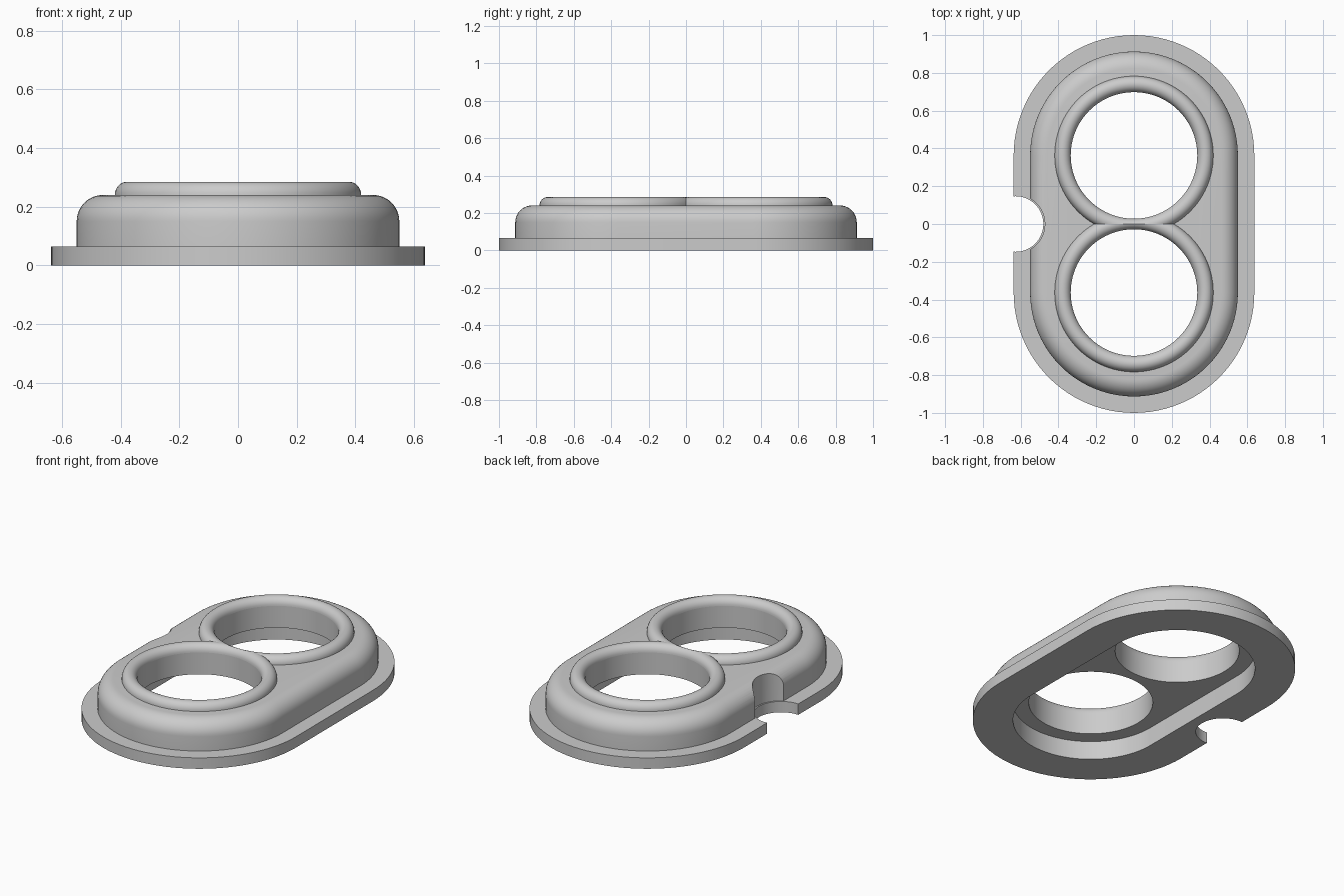
import bpy, bmesh, math

if "Cube" in bpy.data.objects:
    bpy.data.objects.remove(bpy.data.objects["Cube"])

CY = 0.363          # distance of both hole centres from the middle
HOLE_R = 0.335
RIM_R = 0.42
BODY_TOP = 0.24

grey = bpy.data.materials.new("grey plastic")
grey.diffuse_color = (0.6, 0.6, 0.6, 1)
grey.use_nodes = True
grey.node_tree.nodes["Principled BSDF"].inputs["Base Color"].default_value = grey.diffuse_color


def finish(bm, name):
    bmesh.ops.recalc_face_normals(bm, faces=bm.faces)
    me = bpy.data.meshes.new(name)
    bm.to_mesh(me)
    bm.free()
    ob = bpy.data.objects.new(name, me)
    bpy.context.collection.objects.link(ob)
    me.materials.append(grey)
    return ob


def smooth(ob):
    bpy.ops.object.select_all(action='DESELECT')
    ob.select_set(True)
    bpy.context.view_layer.objects.active = ob
    bpy.ops.object.shade_smooth_by_angle(angle=math.radians(30))


def arc(cx, cz, rx, rz, a0, a1, n):
    """Points of a quarter or half ellipse, angles in degrees."""
    angles = [math.radians(a0 + (a1 - a0) * i / n) for i in range(n + 1)]
    return [(cx + rx * math.cos(a), cz + rz * math.sin(a)) for a in angles]


def stadium(r, n=48):
    """Outline of two half circles joined by straight sides."""
    pts = []
    for start, cy in ((0, CY), (math.pi, -CY)):
        for i in range(n + 1):
            a = start + math.pi * i / n
            pts.append((r * math.cos(a), cy + r * math.sin(a)))
    return pts


def loft(profile, name, cap=True):
    """Sweep a radius/height profile round the stadium outline."""
    bm = bmesh.new()
    rings = [[bm.verts.new((x, y, z)) for x, y in stadium(r)] for r, z in profile]
    n = len(rings[0])
    for a, b in zip(rings, rings[1:]):
        for i in range(n):
            j = (i + 1) % n
            bm.faces.new((a[i], a[j], b[j], b[i]))
    if cap:
        bm.faces.new(rings[0])
        bm.faces.new(rings[-1])
    return finish(bm, name)


def cylinder(x, y, r, z0, z1, name):
    bm = bmesh.new()
    bmesh.ops.create_cone(bm, cap_ends=True, segments=96, radius1=r, radius2=r, depth=z1 - z0)
    bmesh.ops.translate(bm, verts=bm.verts, vec=(x, y, (z0 + z1) / 2))
    return finish(bm, name)


def cut(ob, cutter):
    mod = ob.modifiers.new("cut", 'BOOLEAN')
    mod.operation = 'DIFFERENCE'
    mod.solver = 'EXACT'
    mod.object = cutter
    bpy.context.view_layer.objects.active = ob
    bpy.ops.object.modifier_apply(modifier=mod.name)
    bpy.data.objects.remove(cutter)


# Housing: underside pocket, flange and rounded shoulder in one profile
profile = [(0.42, 0.11), (0.42, 0), (0.637, 0), (0.637, 0.065), (0.55, 0.065)]
profile += arc(0.46, 0.15, 0.09, 0.09, 0, 90, 10)
housing = loft(profile, "housing")

# Two through holes and the notch on the left side
for s in (-1, 1):
    cut(housing, cylinder(0, s * CY, HOLE_R, -0.1, 0.5, "hole_cutter"))
cut(housing, cylinder(-0.627, 0, 0.147, -0.1, 0.5, "notch_cutter"))
cut(housing, cylinder(-0.627, 0, 0.155, 0.065, 0.5, "shoulder_notch_cutter"))
smooth(housing)


# Rounded rims round the holes, meeting at the middle
def rim(side, name):
    half = (RIM_R - HOLE_R) / 2
    section = arc(HOLE_R + half, BODY_TOP, half, 0.045, 0, 180, 16)
    bm = bmesh.new()
    n = 96
    rings = []
    for i in range(n):
        a = math.tau * i / n
        rings.append([bm.verts.new((r * math.cos(a), side * CY + r * math.sin(a), z))
                      for r, z in section])
    for i in range(n):
        a, b = rings[i], rings[(i + 1) % n]
        for k in range(len(section) - 1):
            bm.faces.new((a[k], b[k], b[k + 1], a[k + 1]))
    bmesh.ops.bisect_plane(bm, geom=bm.verts[:] + bm.edges[:] + bm.faces[:],
                           plane_co=(0, 0, 0), plane_no=(0, -side, 0), clear_outer=True)
    # Make the open surface face outwards
    ob = finish(bm, name)
    top = max(ob.data.polygons, key=lambda p: p.center.z)
    if top.normal.z < 0:
        ob.data.flip_normals()
    smooth(ob)


rim(-1, "front_rim")
rim(1, "back_rim")
